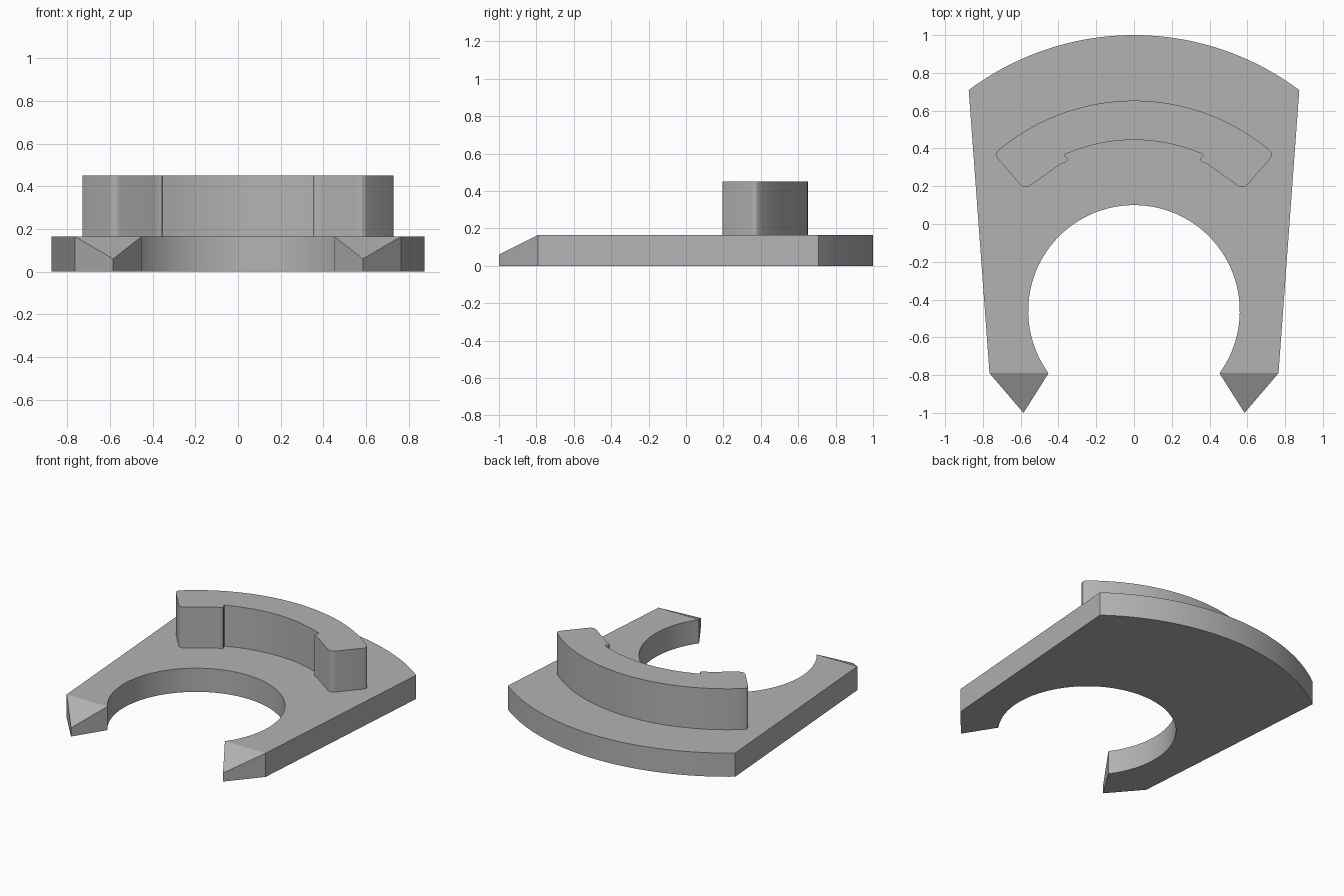
import bpy, bmesh, math

if "Cube" in bpy.data.objects:
    bpy.data.objects.remove(bpy.data.objects["Cube"], do_unlink=True)

CENTRE_Y = -0.46      # shared centre of all arcs
PLATE_TOP = 0.165
RIB_TOP = 0.45
PRONG_Y = -0.79       # where the pointed tips begin
TIP = (0.585, -1.0)

grey = bpy.data.materials.new("plain grey")
grey.use_nodes = True
grey.diffuse_color = (0.45, 0.45, 0.45, 1)
grey.node_tree.nodes["Principled BSDF"].inputs["Base Color"].default_value = (0.45, 0.45, 0.45, 1)


def arc(radius, start, end, steps):
    """Points on an arc about the shared centre, angles measured from +x."""
    out = []
    for i in range(steps + 1):
        a = start + (end - start) * i / steps
        out.append((radius * math.cos(a), CENTRE_Y + radius * math.sin(a)))
    return out


def mirrored(points):
    return [(-x, y) for x, y in reversed(points)]


def extrude(outline, z0, z1):
    """Closed prism from an outline; returns the bmesh and its top face."""
    bm = bmesh.new()
    low = [bm.verts.new((x, y, z0)) for x, y in outline]
    high = [bm.verts.new((x, y, z1)) for x, y in outline]
    bm.faces.new(list(reversed(low)))
    top = bm.faces.new(high)
    n = len(outline)
    for i in range(n):
        j = (i + 1) % n
        bm.faces.new((low[i], low[j], high[j], high[i]))
    return bm, top, high


def finish(bm, name):
    bmesh.ops.recalc_face_normals(bm, faces=bm.faces[:])
    mesh = bpy.data.meshes.new(name)
    bm.to_mesh(mesh)
    bm.free()
    obj = bpy.data.objects.new(name, mesh)
    bpy.context.collection.objects.link(obj)
    mesh.materials.append(grey)
    bpy.ops.object.select_all(action='DESELECT')
    obj.select_set(True)
    bpy.context.view_layer.objects.active = obj
    bpy.ops.object.shade_smooth_by_angle(angle=math.radians(20))


# Base plate: curved back edge, tapered sides, round opening, two prongs
back = math.acos(0.875 / 1.46)
mouth = math.asin((PRONG_Y - CENTRE_Y) / 0.56)
side = [TIP, (0.765, PRONG_Y)]
outline = (side + arc(1.46, back, math.pi - back, 48) + mirrored(side)
           + arc(0.56, math.pi - mouth, mouth, 72))
bm, top, high = extrude(outline, 0, PLATE_TOP)

# Sloped tips: split each triangle off the top face and lower its point
n = len(high)
left_tip = 0
right_tip = max(range(n), key=lambda i: -10 * high[i].co.y - high[i].co.x)
for i in (left_tip, right_tip):
    a, b = high[(i - 1) % n], high[(i + 1) % n]
    face = next(f for f in a.link_faces if b in f.verts and high[i] in f.verts)
    bmesh.utils.face_split(face, a, b)
    high[i].co.z = 0.06
finish(bm, "base_plate")

# Raised curved rib with a rounded hooked block at each end
hook = [(0.363, 0.371), (0.366, 0.360), (0.353, 0.350), (0.352, 0.338),
        (0.362, 0.327), (0.378, 0.322), (0.392, 0.315),
        (0.550, 0.202), (0.565, 0.196), (0.582, 0.196), (0.598, 0.204),
        (0.720, 0.345), (0.728, 0.360), (0.728, 0.376), (0.720, 0.389)]
outer = math.acos(0.720 / 1.113)
inner = math.acos(0.363 / 0.905)
outline = (hook + arc(1.113, outer, math.pi - outer, 48)[1:-1] + mirrored(hook)
           + arc(0.905, math.pi - inner, inner, 32)[1:-1])
bm, top, high = extrude(outline, PLATE_TOP, RIB_TOP)
finish(bm, "curved_rib")
